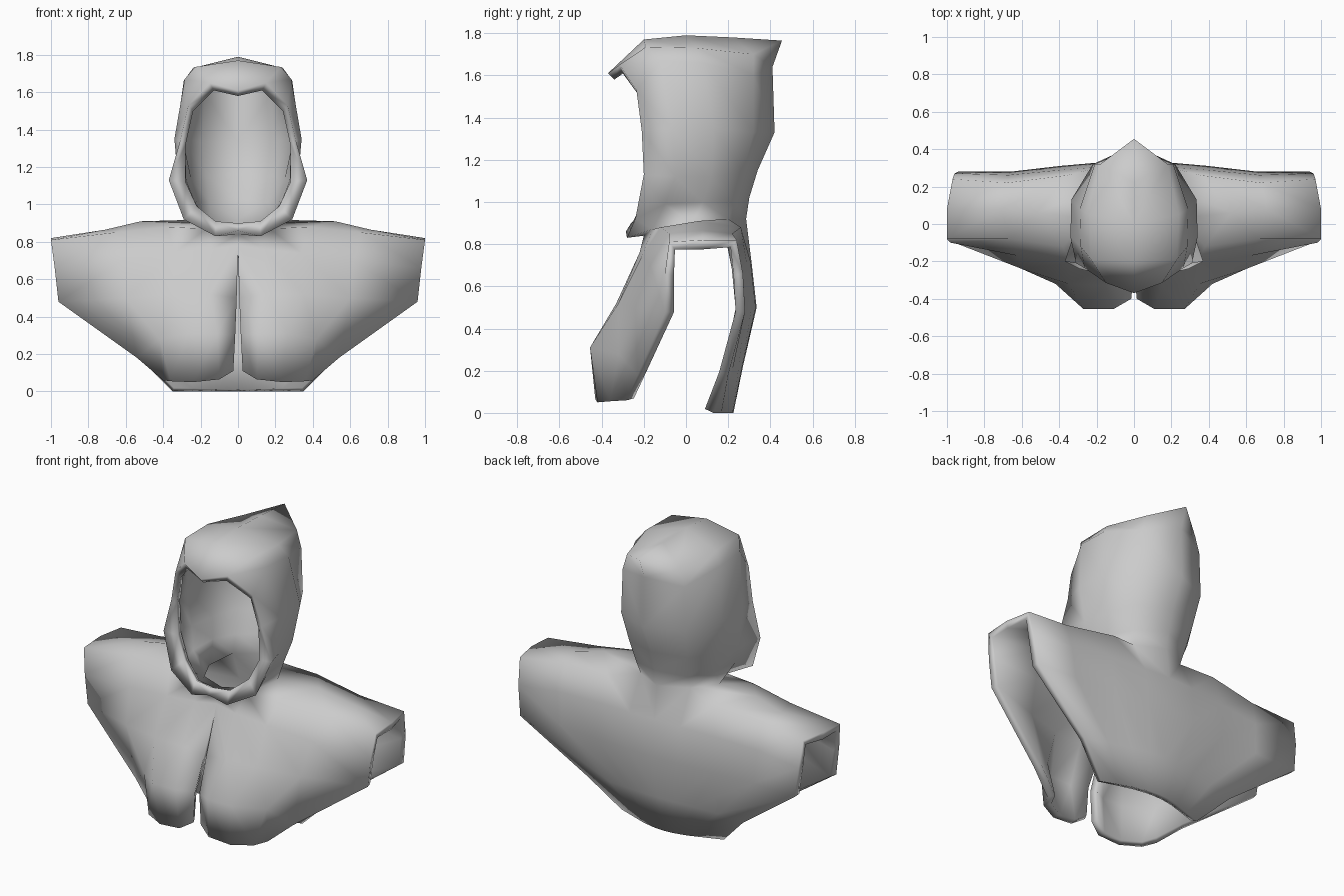
import bpy, bmesh, math

cloth = bpy.data.materials.new("grey_cloth")
cloth.diffuse_color = (0.6, 0.6, 0.6, 1)

bm = bmesh.new()


def patch(rows, flip=False):
    """Skin neighbouring rows of points with quads; None leaves a hole."""
    grid = [[p and bm.verts.new(p) for p in row] for row in rows]
    for a, b in zip(grid, grid[1:]):
        for j in range(min(len(a), len(b)) - 1):
            quad = [a[j], b[j], b[j + 1], a[j + 1]]
            if None not in quad:
                bm.faces.new(quad[::-1] if flip else quad)


# neck seam, from chin to nape, shared by hood and cape
neck = [(0, -.20, .84), (.17, -.16, .87), (.25, .03, .90), (.17, .20, .92), (0, .285, .92)]
tip = (0, .455, 1.765)

# hood: each row runs from the face opening over the rolled lip to the back
patch([
    [(0, -.34, 1.58), (0, -.37, 1.61), (0, -.20, 1.77), (0, 0, 1.79), (0, .22, 1.78), tip],
    [(.13, -.30, 1.61), (.15, -.315, 1.65), (.23, -.19, 1.735), (.24, .05, 1.73), (.18, .32, 1.70), tip],
    [(.24, -.22, 1.50), (.265, -.235, 1.53), (.285, -.12, 1.67), (.29, .08, 1.66), (.21, .32, 1.60), (0, .41, 1.64)],
    [(.28, -.20, 1.32), (.31, -.21, 1.34), (.34, -.07, 1.35), (.335, .13, 1.35), (.22, .32, 1.33), (0, .42, 1.33)],
    [(.28, -.19, 1.12), (.37, -.20, 1.13), (.32, -.05, 1.12), (.29, .12, 1.12), (.20, .27, 1.14), (0, .34, 1.15)],
    [(.22, -.21, .99), (.29, -.24, .92), (.27, -.10, .99), (.26, .08, 1.0), (.18, .23, 1.0), (0, .30, 1.02)],
    [(.12, -.25, .91), (.12, -.28, .83)] + neck[1:],
    [(0, -.26, .90), (0, -.285, .86), neck[0]],
])

# front panel, hem to chest, from the centre slit out to the open side
front = [
    [(.025, -.40, .11), (.10, -.43, .065), (.24, -.42, .05), (.36, -.36, .055), (.40, -.28, .06)],
    [(.015, -.40, .30), (.11, -.455, .31), (.27, -.455, .31), (.42, -.32, .28), (.54, -.23, .18)],
    [(.007, -.32, .50), (.15, -.33, .52), (.35, -.32, .52), (.60, -.24, .50), (.96, -.10, .48)],
    [(0, -.21, .78), (.14, -.22, .76), (.34, -.21, .74), (.62, -.17, .70), (.98, -.10, .66)],
]
# shoulders, from the neck out to the sleeve end
shoulders = [
    [neck[0], neck[1], (.38, -.12, .88), (.66, -.08, .85), (1, -.08, .81)],
    [None, neck[2], (.52, .06, .91), (.71, .08, .865), (1, .08, .82)],
    [neck[4], neck[3], (.36, .26, .88), (.68, .22, .85), (.97, .24, .82)],
]
# back panel: centre depth and height, then the outer edge point;
# the cloth dips inward between shoulder blade and sleeve
back = []
for yc, zc, (ex, ey, ez) in [(.31, .72, (.96, .27, .66)), (.335, .50, (.94, .28, .48)),
                             (.27, .22, (.53, .20, .18)), (.225, 0, (.35, .13, 0))]:
    back.append([(ex * t, yc + (ey - yc) * t * t - .03 * ex * math.sin(math.pi * t * t),
                  zc + (ez - zc) * t * t) for t in (0, .18, .42, .7, 1)])
patch(front + shoulders + back, flip=True)

bmesh.ops.remove_doubles(bm, verts=bm.verts, dist=.001)
mesh = bpy.data.meshes.new("hooded_cape")
bm.to_mesh(mesh)
bm.free()
mesh.materials.append(cloth)
cape = bpy.data.objects.new("hooded_cape", mesh)
bpy.context.collection.objects.link(cape)

# mirror the half and give the cloth its thickness
mirror = cape.modifiers.new("mirror", 'MIRROR')
mirror.merge_threshold = .002
solid = cape.modifiers.new("thickness", 'SOLIDIFY')
solid.thickness = .045
solid.offset = -1

bpy.context.view_layer.objects.active = cape
cape.select_set(True)
bpy.ops.object.modifier_apply(modifier="mirror")
bpy.ops.object.modifier_apply(modifier="thickness")
bpy.ops.object.shade_smooth()
